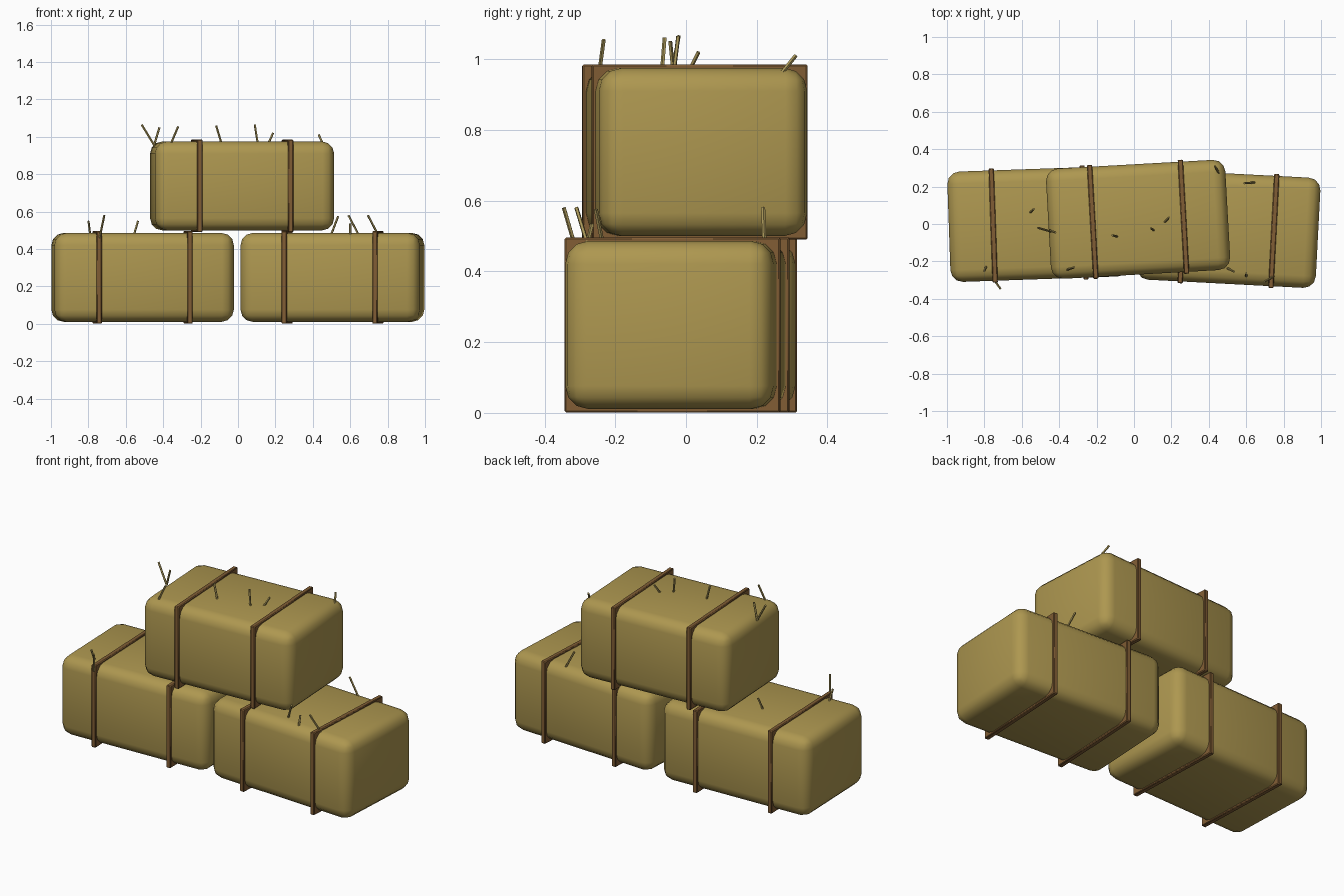
import bpy
from math import radians
from mathutils import Vector

if "Cube" in bpy.data.objects:
    bpy.data.objects.remove(bpy.data.objects["Cube"])


def material(name, rgb):
    m = bpy.data.materials.new(name)
    m.diffuse_color = (*rgb, 1)
    m.use_nodes = True
    m.node_tree.nodes["Principled BSDF"].inputs["Base Color"].default_value = m.diffuse_color
    return m


HAY = material("hay", (0.42, 0.31, 0.08))
TWINE = material("twine", (0.22, 0.11, 0.035))
STRAW = material("straw", (0.40, 0.31, 0.10))


def box(name, loc, size, angle, mat, bevel, segments):
    bpy.ops.mesh.primitive_cube_add(size=1, location=loc, rotation=(0, 0, angle))
    ob = bpy.context.object
    ob.name = name
    ob.scale = size
    bpy.ops.object.transform_apply(location=False, rotation=False, scale=True)
    ob.data.materials.append(mat)
    b = ob.modifiers.new("rounding", "BEVEL")
    b.width = bevel
    b.segments = segments
    bpy.ops.object.modifier_apply(modifier=b.name)
    bpy.ops.object.shade_smooth_by_angle(angle=radians(40))
    return ob


# Bale with two straps around it
def bale(name, centre, degrees):
    a = radians(degrees)
    c = Vector(centre)
    box(name + "_bale", c, (0.96, 0.59, 0.475), a, HAY, 0.065, 3)
    for i, x in enumerate((-0.243, 0.243)):
        offset = Vector((x, 0, 0))
        offset.rotate(bpy.context.object.rotation_euler)
        box(f"{name}_strap_{i + 1}", c + offset, (0.028, 0.61, 0.495), a, TWINE, 0.004, 1)


bale("left", (-0.51, 0.0, 0.2485), 2)
bale("right", (0.505, -0.025, 0.2485), -3)
bale("top", (0.022, 0.025, 0.7375), 3.2)


# Loose straws: base and tip
STRAWS = [
    ((-0.445, -0.04, 0.95), (-0.515, -0.02, 1.065)),
    ((-0.45, -0.035, 0.95), (-0.42, -0.045, 1.05)),
    ((-0.36, -0.245, 0.96), (-0.32, -0.232, 1.055)),
    ((-0.087, -0.068, 0.96), (-0.117, -0.06, 1.06)),
    ((0.107, -0.035, 0.96), (0.09, -0.022, 1.065)),
    ((0.16, 0.005, 0.96), (0.187, 0.035, 1.02)),
    ((0.455, 0.27, 0.96), (0.432, 0.31, 1.01)),
    ((-0.74, -0.31, 0.46), (-0.715, -0.345, 0.58)),
    ((-0.79, -0.225, 0.47), (-0.80, -0.252, 0.55)),
    ((-0.557, 0.06, 0.475), (-0.535, 0.08, 0.55)),
    ((0.497, -0.235, 0.475), (0.535, -0.255, 0.575)),
    ((0.6, -0.283, 0.46), (0.6, -0.265, 0.535)),
    ((0.645, 0.222, 0.475), (0.59, 0.218, 0.58)),
    ((0.755, -0.275, 0.465), (0.695, -0.31, 0.58)),
]
for i, (p, q) in enumerate(STRAWS):
    p, q = Vector(p), Vector(q)
    d = q - p
    bpy.ops.mesh.primitive_cylinder_add(vertices=5, radius=0.006, depth=d.length, location=(p + q) / 2)
    s = bpy.context.object
    s.name = f"straw_{i + 1}"
    s.rotation_euler = d.to_track_quat("Z", "Y").to_euler()
    s.data.materials.append(STRAW)
